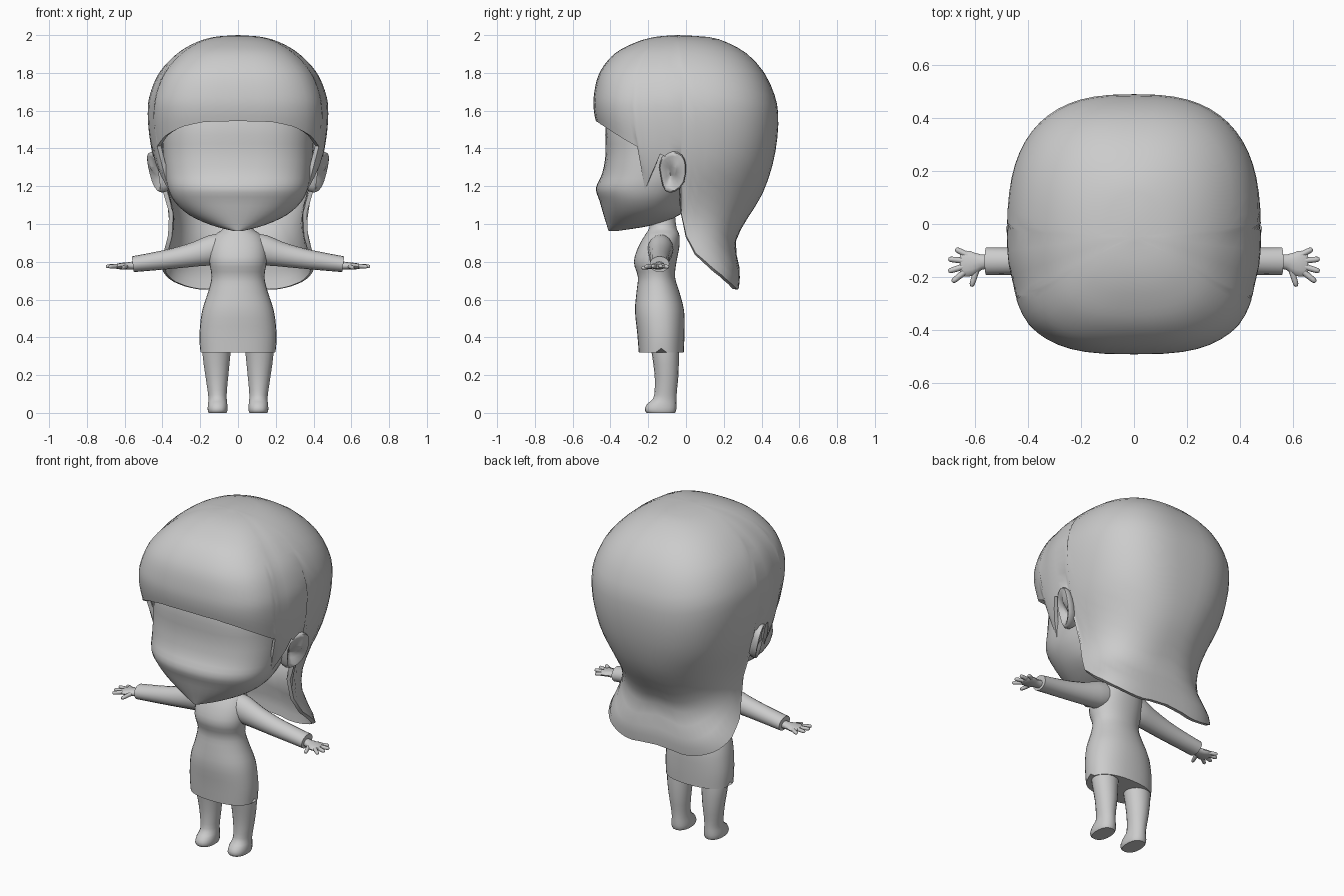
import bpy, bmesh, math
from mathutils import Vector

grey = bpy.data.materials.new("plain_grey")
grey.diffuse_color = (0.6, 0.6, 0.6, 1)


def spline(rows, t):
    """Catmull-Rom sample of a table of rows."""
    n = len(rows) - 1
    i = min(int(t), n - 1)
    f = t - i
    a, b, c, d = (rows[max(0, min(n, k))] for k in (i - 1, i, i + 1, i + 2))
    return [0.5 * (2 * q + (r - p) * f + (2 * p - 5 * q + 4 * r - s) * f * f
                   + (3 * q - p - 3 * r + s) * f ** 3) for p, q, r, s in zip(a, b, c, d)]


def oval(cx, rx, yf, yb, z, p, deg, cy=None):
    """Point on a squared oval; 0 degrees is the back, 180 the front."""
    cy = (yf + yb) / 2 if cy is None else cy
    s, c = math.sin(math.radians(deg)), math.cos(math.radians(deg))
    ry = yb - cy if c > 0 else cy - yf
    return (cx + rx * math.copysign(abs(s) ** p, s),
            cy + ry * math.copysign(abs(c) ** p, c), z)


def loft(name, rings, caps=(True, True), mirror=False, thick=0, angle=45):
    """Skin closed rings into one smooth object."""
    bm = bmesh.new()
    grid = [[bm.verts.new(p) for p in ring] for ring in rings]
    n = len(grid[0])
    for lo, hi in zip(grid, grid[1:]):
        for k in range(n):
            bm.faces.new((lo[k], lo[(k + 1) % n], hi[(k + 1) % n], hi[k]))
    if caps[0]:
        bm.faces.new(grid[0])
    if caps[1]:
        bm.faces.new(grid[-1])
    bmesh.ops.remove_doubles(bm, verts=bm.verts[:], dist=0.0004)
    bmesh.ops.recalc_face_normals(bm, faces=bm.faces[:])
    mesh = bpy.data.meshes.new(name)
    bm.to_mesh(mesh)
    bm.free()
    mesh.materials.append(grey)
    ob = bpy.data.objects.new(name, mesh)
    bpy.context.collection.objects.link(ob)
    bpy.ops.object.select_all(action='DESELECT')
    bpy.context.view_layer.objects.active = ob
    ob.select_set(True)
    if thick:
        m = ob.modifiers.new("thickness", 'SOLIDIFY')
        m.thickness, m.offset = thick, -1
        bpy.ops.object.modifier_apply(modifier=m.name)
    if mirror:
        m = ob.modifiers.new("mirror", 'MIRROR')
        m.use_mirror_merge = False
        bpy.ops.object.modifier_apply(modifier=m.name)
    bpy.ops.object.shade_smooth_by_angle(angle=math.radians(angle))
    return ob


def column(name, rows, sides=28, sub=3, **kw):
    """Upright loft; each row is z, cx, rx, y_front, y_back, squareness."""
    rings = []
    for i in range((len(rows) - 1) * sub + 1):
        z, cx, rx, yf, yb, p = spline(rows, i / sub)
        rings.append([oval(cx, rx, yf, yb, z, p, 360 * k / sides) for k in range(sides)])
    return loft(name, rings, **kw)


def tube(name, path, sides=12, sub=2, **kw):
    """Limb along a path; each row is x, y, z, flat radius, upright radius."""
    rings = []
    count = (len(path) - 1) * sub
    for i in range(count + 1):
        t = i / sub
        x, y, z, a, b = spline(path, t)
        q0 = Vector(spline(path, max(0, t - 0.2))[:3])
        q1 = Vector(spline(path, min(count / sub, t + 0.2))[:3])
        d = (q1 - q0).normalized()
        side = d.cross(Vector((0, 0, 1))).normalized()
        up = side.cross(d)
        rings.append([Vector((x, y, z)) + side * a * math.cos(w) + up * b * math.sin(w)
                      for w in (math.tau * k / sides for k in range(sides))])
    return loft(name, rings, mirror=True, **kw)


# Head with pointed nose ridge and chin
column("head", [
    (0.962, 0, 0.02, -0.41, -0.37, 1.0),
    (0.995, 0, 0.145, -0.42, -0.17, 1.0),
    (1.05, 0, 0.262, -0.437, -0.03, 0.93),
    (1.12, 0, 0.337, -0.457, 0.02, 0.88),
    (1.19, 0, 0.372, -0.477, 0.08, 0.84),
    (1.27, 0, 0.388, -0.443, 0.16, 0.76),
    (1.38, 0, 0.398, -0.425, 0.25, 0.72),
    (1.52, 0, 0.40, -0.425, 0.32, 0.72),
    (1.68, 0, 0.36, -0.38, 0.32, 0.8),
    (1.82, 0, 0.22, -0.24, 0.20, 1.0)], sides=40)

# Hair shell: rows are z, half width, y_front, y_back, squareness
hair = [
    (0.58, 0.42, -0.40, 0.262, 0.62), (0.66, 0.435, -0.40, 0.280, 0.62),
    (0.76, 0.432, -0.40, 0.284, 0.64), (0.90, 0.382, -0.40, 0.262, 0.78),
    (1.02, 0.362, -0.41, 0.32, 0.88), (1.15, 0.385, -0.42, 0.40, 0.87),
    (1.30, 0.437, -0.435, 0.455, 0.79), (1.45, 0.467, -0.452, 0.483, 0.75),
    (1.58, 0.478, -0.485, 0.488, 0.74), (1.68, 0.468, -0.488, 0.470, 0.74),
    (1.80, 0.418, -0.458, 0.415, 0.76), (1.90, 0.325, -0.380, 0.325, 0.8),
    (1.96, 0.225, -0.270, 0.220, 0.85), (1.99, 0.125, -0.165, 0.120, 0.95),
    (2.0, 0.0, -0.05, -0.05, 1.0)]
# Hem height by angle: long back, cut-out at the ear, side lock, fringe
hem = [(0, 0.67), (14, 0.65), (27, 0.665), (45, 0.70), (64, 0.76), (82, 0.87), (87.5, 1.06),
       (89, 1.33), (98, 1.37), (102, 1.31), (107, 1.25), (113, 1.18), (115, 1.41), (131, 1.465),
       (150, 1.515), (166, 1.54), (180, 1.545)]


def hem_height(deg):
    for (a, za), (b, zb) in zip(hem, hem[1:]):
        if deg <= b:
            return za + (zb - za) * (deg - a) / (b - a)


def row_at(z):
    lo, hi = 0, len(hair) - 1
    for _ in range(30):
        mid = (lo + hi) / 2
        lo, hi = (mid, hi) if spline(hair, mid)[0] < z else (lo, mid)
    return lo


half = list(range(0, 85, 6)) + [87.5, 89, 93, 98, 102, 107, 110, 113, 115, 118]
half += list(range(124, 181, 7))
angles = half + [-a for a in half[-2:0:-1]]
starts = [row_at(hem_height(abs(a))) for a in angles]
rings = []
STEPS = 26
for i in range(STEPS + 1):
    ring = []
    for a, t0 in zip(angles, starts):
        z, rx, yf, yb, p = spline(hair, t0 + (len(hair) - 1 - t0) * i / STEPS)
        # Fuller fringe in front of a shallow parting groove
        front = max(0, min(1, (abs(a) - 112) / 18))
        groove = math.exp(-((abs(a) - 106) / 8) ** 2) * max(0, min(1, (z - 1.4) / 0.25))
        x, y, z = oval(0, rx, yf, yb, z, p * (1 - 0.08 * front), a, cy=-0.05)
        ring.append((x * (1 - 0.022 * groove), y, z))
    rings.append(ring)
loft("hair", rings, caps=(False, False), thick=0.022, angle=50)

# Ears: tilted outline with a soft hollow
outline = [(-0.142, 1.30), (-0.125, 1.36), (-0.07, 1.385), (-0.02, 1.365), (0.0, 1.31),
           (-0.01, 1.22), (-0.06, 1.17), (-0.11, 1.175), (-0.13, 1.23)]
rings = []
for scale, x in ((0.7, 0.375), (0.94, 0.405), (1.0, 0.432), (0.93, 0.447), (0.75, 0.444),
                 (0.5, 0.434), (0.25, 0.430)):
    rings.append([(x + 0.34 * (y + 0.07) + 0.2 * (z - 1.28),
                   -0.07 + (y + 0.07) * scale, 1.28 + (z - 1.28) * scale)
                  for y, z in (spline(outline + outline[:1], k / 2) for k in range(18))])
loft("ears", rings, mirror=True, angle=70)

# Neck and dress in one shaped body
dress = column("dress", [
    (0.32, 0, 0.200, -0.250, -0.012, 0.85),
    (0.42, 0, 0.204, -0.258, -0.008, 0.87),
    (0.54, 0, 0.190, -0.270, -0.010, 0.9),
    (0.64, 0, 0.158, -0.262, -0.035, 0.95),
    (0.72, 0, 0.140, -0.255, -0.058, 0.95),
    (0.80, 0, 0.152, -0.276, -0.050, 0.92),
    (0.88, 0, 0.150, -0.252, -0.035, 0.92),
    (0.94, 0, 0.125, -0.218, -0.035, 0.95),
    (0.98, 0, 0.075, -0.195, -0.050, 1.0),
    (1.06, 0, 0.060, -0.185, -0.060, 1.0)], sides=32)
# Small slits at the sides of the hem
for v in dress.data.vertices:
    if v.co.z < 0.321 and abs(v.co.x) > 0.199:
        v.co.z += 0.022

# Sleeved arms
tube("sleeves", [
    (0.04, -0.135, 0.89, 0.06, 0.065), (0.13, -0.135, 0.864, 0.068, 0.080),
    (0.22, -0.137, 0.841, 0.060, 0.066), (0.34, -0.14, 0.818, 0.054, 0.054),
    (0.46, -0.14, 0.800, 0.051, 0.047), (0.557, -0.14, 0.787, 0.052, 0.042)], sides=16)

# Hands: wrist with flat palm, then thumb and fingers
tube("palms", [
    (0.53, -0.14, 0.782, 0.027, 0.024), (0.575, -0.143, 0.778, 0.029, 0.020),
    (0.61, -0.148, 0.777, 0.046, 0.018), (0.64, -0.150, 0.776, 0.048, 0.014),
    (0.655, -0.150, 0.776, 0.036, 0.009)])
fingers = [("thumbs", 0.59, -0.165, 0.612, -0.235, 0.766),
           ("index_fingers", 0.64, -0.182, 0.684, -0.218, 0.774),
           ("middle_fingers", 0.64, -0.160, 0.699, -0.178, 0.776),
           ("ring_fingers", 0.64, -0.138, 0.699, -0.132, 0.776),
           ("little_fingers", 0.625, -0.118, 0.672, -0.094, 0.773)]
for name, x0, y0, x1, y1, z1 in fingers:
    path = [(x0 + (x1 - x0) * f, y0 + (y1 - y0) * f, 0.777 + (z1 - 0.777) * f, r, r)
            for f, r in ((0, 0.012), (0.5, 0.011), (0.88, 0.0095), (1, 0.004))]
    tube(name, path, sides=8)

# Legs with rounded feet
column("legs", [
    (0.0, 0.108, 0.048, -0.208, -0.058, 0.85),
    (0.015, 0.108, 0.053, -0.218, -0.052, 0.85),
    (0.045, 0.108, 0.052, -0.208, -0.050, 0.9),
    (0.075, 0.108, 0.049, -0.175, -0.050, 1.0),
    (0.12, 0.110, 0.052, -0.166, -0.048, 1.0),
    (0.20, 0.112, 0.062, -0.166, -0.040, 1.0),
    (0.32, 0.114, 0.076, -0.182, -0.038, 1.0),
    (0.42, 0.105, 0.080, -0.200, -0.045, 1.0)], sides=18, sub=2, mirror=True)
